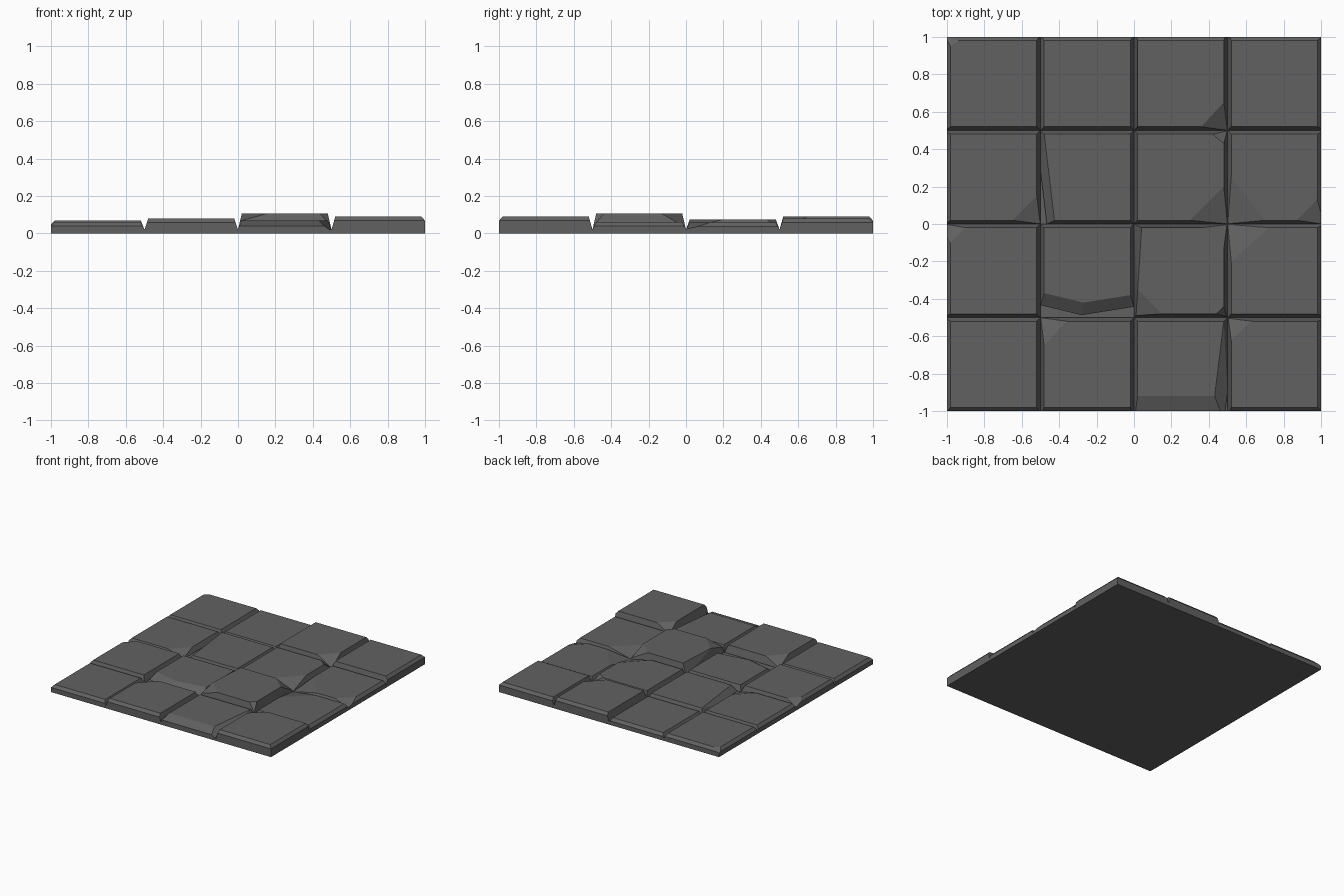
import bpy, bmesh
from mathutils import Vector

if "Cube" in bpy.data.objects:
    bpy.data.objects.remove(bpy.data.objects["Cube"])

CELL, INSET, GROOVE = 0.5, 0.02, 0.02

stone = bpy.data.materials.new("dark_grey_stone")
stone.diffuse_color = (0.12, 0.12, 0.12, 1)
stone.use_nodes = True
stone.node_tree.nodes["Principled BSDF"].inputs["Base Color"].default_value = stone.diffuse_color

# Top height of each paving stone: rows run front to back, columns left to right
HEIGHTS = [
    [0.06, 0.08, 0.07, 0.09],
    [0.07, 0.065, 0.105, 0.06],
    [0.06, 0.065, 0.075, 0.058],
    [0.06, 0.055, 0.09, 0.08],
]

# Broken corners: column, row, corner side x, side y, length in x, length in y, depth z
CORNERS = [
    (2, 3, 1, -1, 0.14, 0.15, 0.022),
    (2, 2, 1, 1, 0.08, 0.07, 0.025),
    (2, 2, 1, -1, 0.20, 0.20, 0.022),
    (3, 2, -1, -1, 0.20, 0.25, 0.022),
    (3, 2, 1, -1, 0.13, 0.13, 0.022),
    (2, 1, 1, 1, 0.14, 0.13, 0.03),
    (2, 1, -1, -1, 0.15, 0.15, 0.06),
    (2, 1, 1, -1, 0.06, 0.06, 0.03),
    (3, 1, -1, 1, 0.22, 0.20, 0.022),
    (0, 2, 1, -1, 0.15, 0.15, 0.022),
    (0, 1, -1, 1, 0.10, 0.10, 0.025),
    (1, 0, -1, 1, 0.14, 0.15, 0.022),
    (3, 0, -1, 1, 0.13, 0.12, 0.03),
    (0, 3, -1, 1, 0.06, 0.05, 0.03),
]

# Worn edges: column, row, then three points on the break
EDGES = [
    (2, 0, (0.48, -0.52, 0.07), (0.43, -0.93, 0.07), (0.5, -0.9, 0.02)),
    (2, 0, (0.02, -0.92, 0.07), (0.43, -0.92, 0.07), (0.2, -1.0, 0.04)),
    (1, 1, (-0.46, -0.45, 0.065), (-0.27, -0.42, 0.065), (-0.4, -0.5, 0.024)),
    (1, 1, (-0.27, -0.42, 0.065), (-0.02, -0.48, 0.065), (-0.2, -0.5, 0.024)),
    (1, 2, (-0.455, 0.27, 0.065), (-0.48, 0.48, 0.065), (-0.5, 0.3, 0.022)),
    (2, 1, (0.04, -0.03, 0.105), (0.02, -0.35, 0.105), (0.0, -0.1, 0.03)),
]


def chip(bm, a, b, c, middle):
    """Slice off everything beyond the plane a-b-c, away from the stone's middle."""
    a, b, c = Vector(a), Vector(b), Vector(c)
    normal = (b - a).cross(c - a).normalized()
    if normal.dot(middle - a) > 0:
        normal.negate()
    cut = bmesh.ops.bisect_plane(bm, geom=bm.verts[:] + bm.edges[:] + bm.faces[:],
                                 dist=1e-5, plane_co=a, plane_no=normal, clear_outer=True)
    rim = [e for e in cut["geom_cut"] if isinstance(e, bmesh.types.BMEdge) and e.is_valid]
    bmesh.ops.holes_fill(bm, edges=[e for e in rim if e.is_boundary])


def finish(bm, name):
    bmesh.ops.recalc_face_normals(bm, faces=bm.faces)
    return_mesh = bpy.data.meshes.new(name)
    return_mesh.materials.append(stone)
    bm.normal_update()
    return bm, return_mesh


def add_object(bm, mesh, name):
    bm.to_mesh(mesh)
    bm.free()
    bpy.context.collection.objects.link(bpy.data.objects.new(name, mesh))


def paving_stone(col, row):
    h = HEIGHTS[row][col]
    cx, cy = (col - 1.5) * CELL, (row - 1.5) * CELL
    bm = bmesh.new()
    for sx in (-1, 1):
        for sy in (-1, 1):
            x, y = cx + sx * CELL / 2, cy + sy * CELL / 2
            out_x, out_y = abs(x) > 0.99, abs(y) > 0.99
            bm.verts.new((x, y, GROOVE))
            bm.verts.new((x - sx * INSET, y - sy * INSET, h))
            # Outer rim stays upright, then bevels; inner sides slope to the groove
            if out_x or out_y:
                z = h - 0.022
                slope = INSET * (z - GROOVE) / (h - GROOVE)
                bm.verts.new((x - (0 if out_x else sx * slope),
                              y - (0 if out_y else sy * slope), z))
    bmesh.ops.convex_hull(bm, input=bm.verts[:])
    bmesh.ops.dissolve_limit(bm, angle_limit=0.01, verts=bm.verts[:], edges=bm.edges[:])

    middle = Vector((cx, cy, GROOVE))
    for c, r, sx, sy, dx, dy, z in CORNERS:
        if (c, r) == (col, row):
            x, y = cx + sx * CELL / 2, cy + sy * CELL / 2
            chip(bm, (x - sx * dx, y - sy * INSET, h), (x - sx * INSET, y - sy * dy, h),
                 (x, y, z), middle)
    for c, r, p, q, s in EDGES:
        if (c, r) == (col, row):
            chip(bm, p, q, s, middle)

    # Open underside, since the stone sits on the slab
    name = f"paving_stone_{row + 1}_{col + 1}"
    bm, mesh = finish(bm, name)
    bmesh.ops.delete(bm, geom=[f for f in bm.faces if f.normal.z < -0.9], context="FACES")
    add_object(bm, mesh, name)


for row in range(4):
    for col in range(4):
        paving_stone(col, row)

# Base slab, open where the stones cover it
bm = bmesh.new()
bmesh.ops.create_cube(bm, size=1)
for v in bm.verts:
    v.co = (v.co.x * 2, v.co.y * 2, (v.co.z + 0.5) * GROOVE)
bm, mesh = finish(bm, "base_slab")
bmesh.ops.delete(bm, geom=[f for f in bm.faces if f.normal.z > 0.9], context="FACES")
add_object(bm, mesh, "base_slab")
